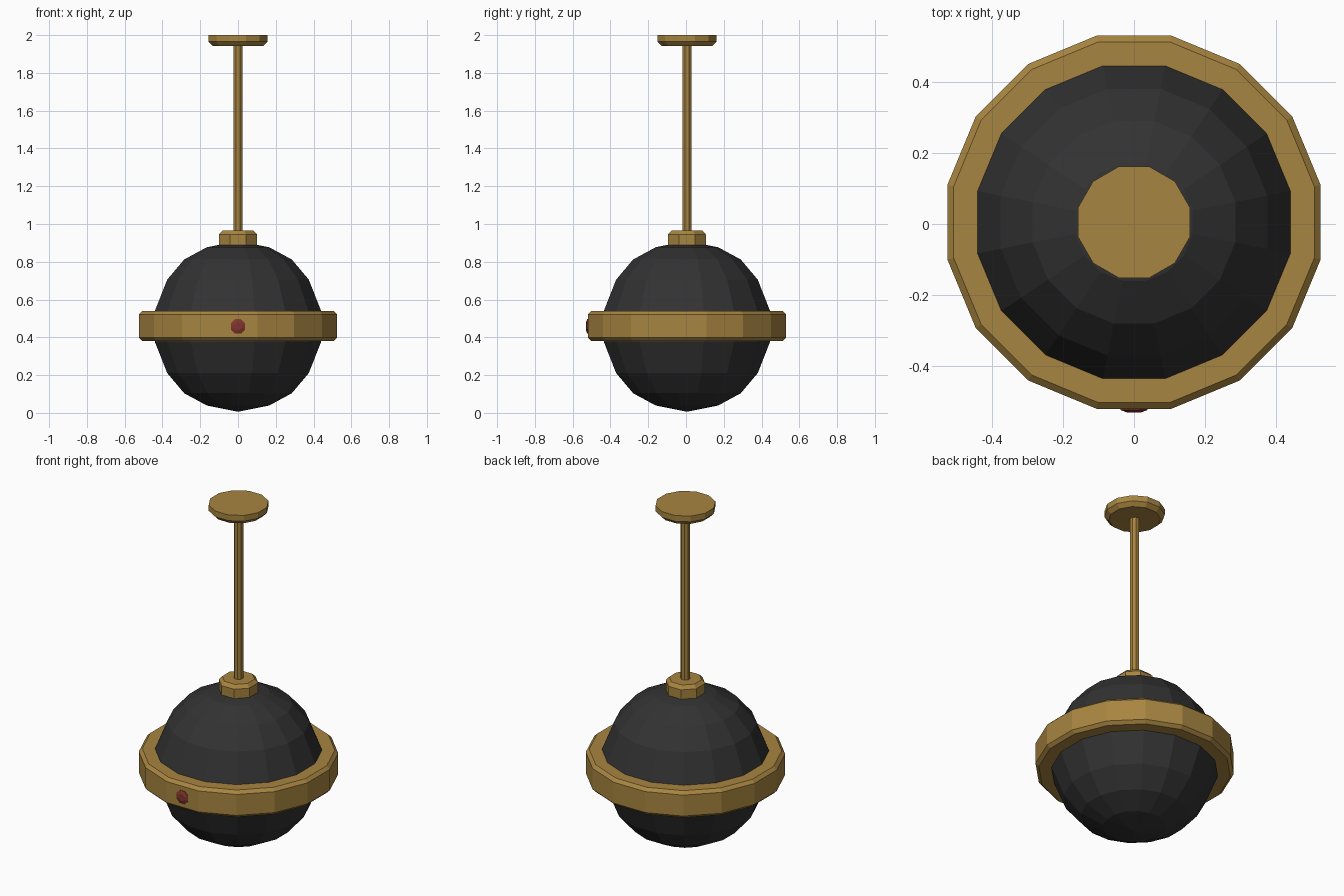
import bpy, bmesh, math
from mathutils import Matrix

cube = bpy.data.objects.get("Cube")
if cube:
    bpy.data.objects.remove(cube, do_unlink=True)

CENTRE_Y = 0.005


def material(name, rgb):
    mat = bpy.data.materials.new(name)
    mat.use_nodes = True
    mat.diffuse_color = (*rgb, 1)
    bsdf = next(n for n in mat.node_tree.nodes if n.type == 'BSDF_PRINCIPLED')
    bsdf.inputs["Base Color"].default_value = (*rgb, 1)
    return mat


brass = material("brass", (0.39, 0.235, 0.052))
charcoal = material("charcoal", (0.032, 0.032, 0.032))
red = material("dark red", (0.22, 0.035, 0.025))


def lathe(name, profile, sides, mat, closed=False, matrix=None):
    """Spin (apothem, height) points into a flat-faced solid, flats facing the axes."""
    bm = bmesh.new()
    rings = []
    for apothem, z in profile:
        if apothem == 0:
            rings.append([bm.verts.new((0, 0, z))] * sides)
            continue
        r = apothem / math.cos(math.pi / sides)
        angles = [(i + 0.5) * math.tau / sides for i in range(sides)]
        rings.append([bm.verts.new((r * math.cos(a), r * math.sin(a), z)) for a in angles])
    pairs = list(zip(rings, rings[1:]))
    if closed:
        pairs.append((rings[-1], rings[0]))
    for low, high in pairs:
        for i in range(sides):
            j = (i + 1) % sides
            corners = dict.fromkeys((low[i], low[j], high[j], high[i]))
            bm.faces.new(list(corners))
    if not closed:
        for ring in (rings[0], rings[-1]):
            if len(set(ring)) > 1:
                bm.faces.new(ring)
    bmesh.ops.recalc_face_normals(bm, faces=bm.faces)
    mesh = bpy.data.meshes.new(name)
    bm.to_mesh(mesh)
    bm.free()
    mesh.materials.append(mat)
    obj = bpy.data.objects.new(name, mesh)
    obj.matrix_world = matrix or Matrix.Translation((0, CENTRE_Y, 0))
    bpy.context.collection.objects.link(obj)
    return obj


# Globe shade: one half profile, mirrored about the middle
MID = 0.458
half = [(0, 0.452), (0.165, 0.419), (0.285, 0.354), (0.375, 0.247), (0.44, 0.082)]
globe = [(r, MID - h) for r, h in half] + [(r, MID + h) for r, h in reversed(half)]
lathe("globe_shade", globe, 16, charcoal)

# Band around the globe, with chamfered outer edges
lathe("equator_band",
      [(0.42, 0.38), (0.507, 0.38), (0.525, 0.398), (0.525, 0.522), (0.507, 0.54), (0.42, 0.54)],
      16, brass, closed=True)

# Collar, rod and ceiling canopy
lathe("collar", [(0.1, 0.88), (0.1, 0.945), (0.082, 0.965)], 8, brass)
lathe("hanging_rod", [(0.024, 0.93), (0.024, 1.96)], 8, brass)
lathe("ceiling_canopy", [(0.135, 1.943), (0.157, 1.966), (0.157, 2.0)], 12, brass)

# Small stud on the front of the band
facing_front = Matrix.Translation((0, CENTRE_Y - 0.525, MID)) @ Matrix.Rotation(math.pi / 2, 4, 'X')
lathe("front_stud", [(0.038, -0.01), (0.038, 0.003), (0.02, 0.01)], 8, red, matrix=facing_front)
